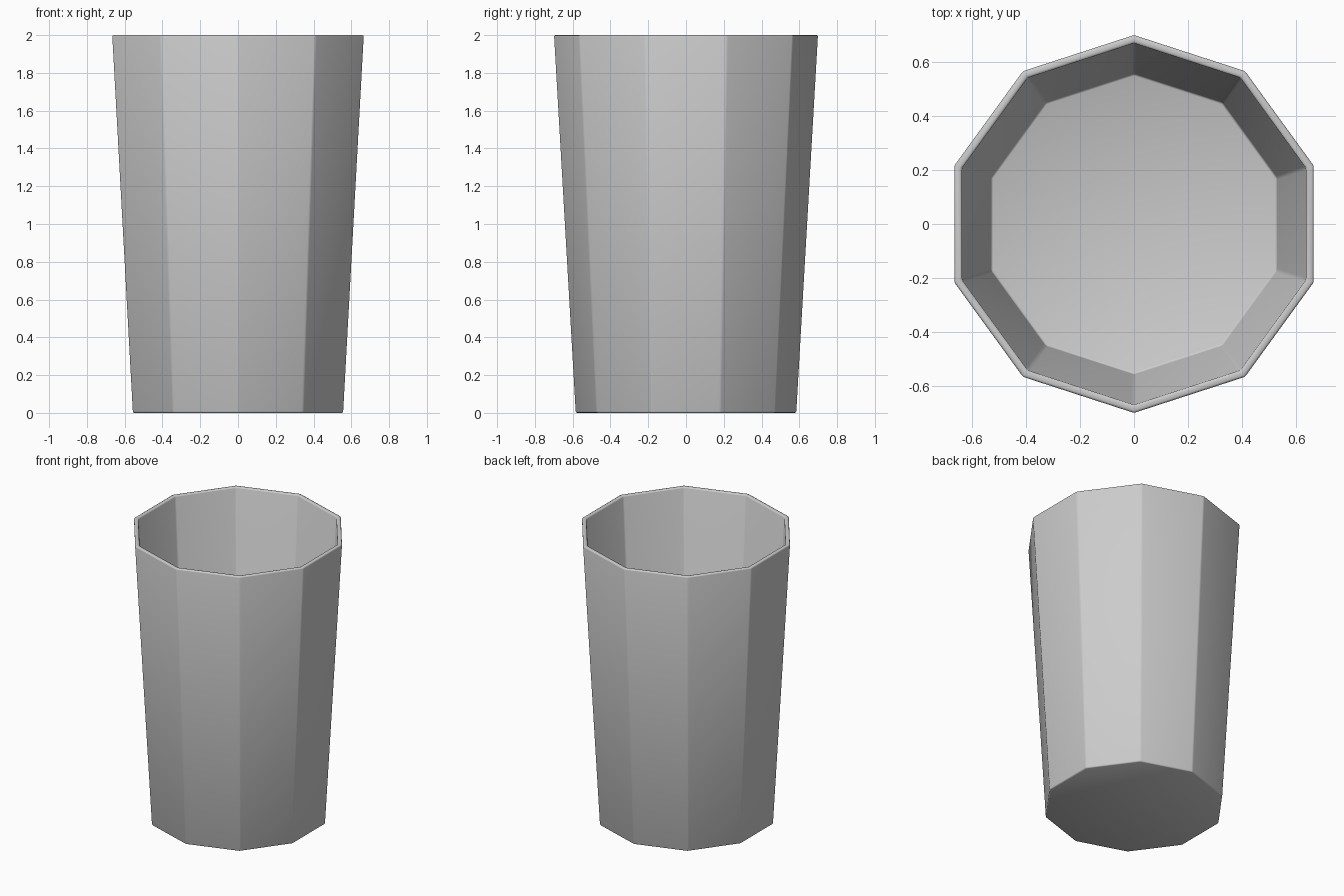
import bpy, bmesh, math

if "Cube" in bpy.data.objects:
    bpy.data.objects.remove(bpy.data.objects["Cube"])

SIDES = 10


def ring(bm, radius, z):
    # Ten-sided ring with a corner pointing along +y
    step = 2 * math.pi / SIDES
    return [bm.verts.new((radius * math.sin(-i * step), radius * math.cos(i * step), z))
            for i in range(SIDES)]


# Tapered cup: outer wall, rim, inner wall and floor from a short profile
bm = bmesh.new()
profile = [(0.585, 0.0), (0.70, 2.0), (0.67, 2.0), (0.557, 0.03)]
rings = [ring(bm, r, z) for r, z in profile]
for lower, upper in zip(rings, rings[1:]):
    for i in range(SIDES):
        j = (i + 1) % SIDES
        bm.faces.new((lower[i], lower[j], upper[j], upper[i]))
bm.faces.new(rings[0][::-1])
bm.faces.new(rings[-1])
bmesh.ops.recalc_face_normals(bm, faces=bm.faces[:])
mesh = bpy.data.meshes.new("cup")
bm.to_mesh(mesh)
bm.free()
cup = bpy.data.objects.new("cup", mesh)
bpy.context.collection.objects.link(cup)

# Softened edges with smooth shading
mesh.polygons.foreach_set("use_smooth", [True] * len(mesh.polygons))
bevel = cup.modifiers.new("soft_edges", 'BEVEL')
bevel.width = 0.008
bevel.segments = 2
bevel.limit_method = 'ANGLE'
bevel.angle_limit = math.radians(30)
